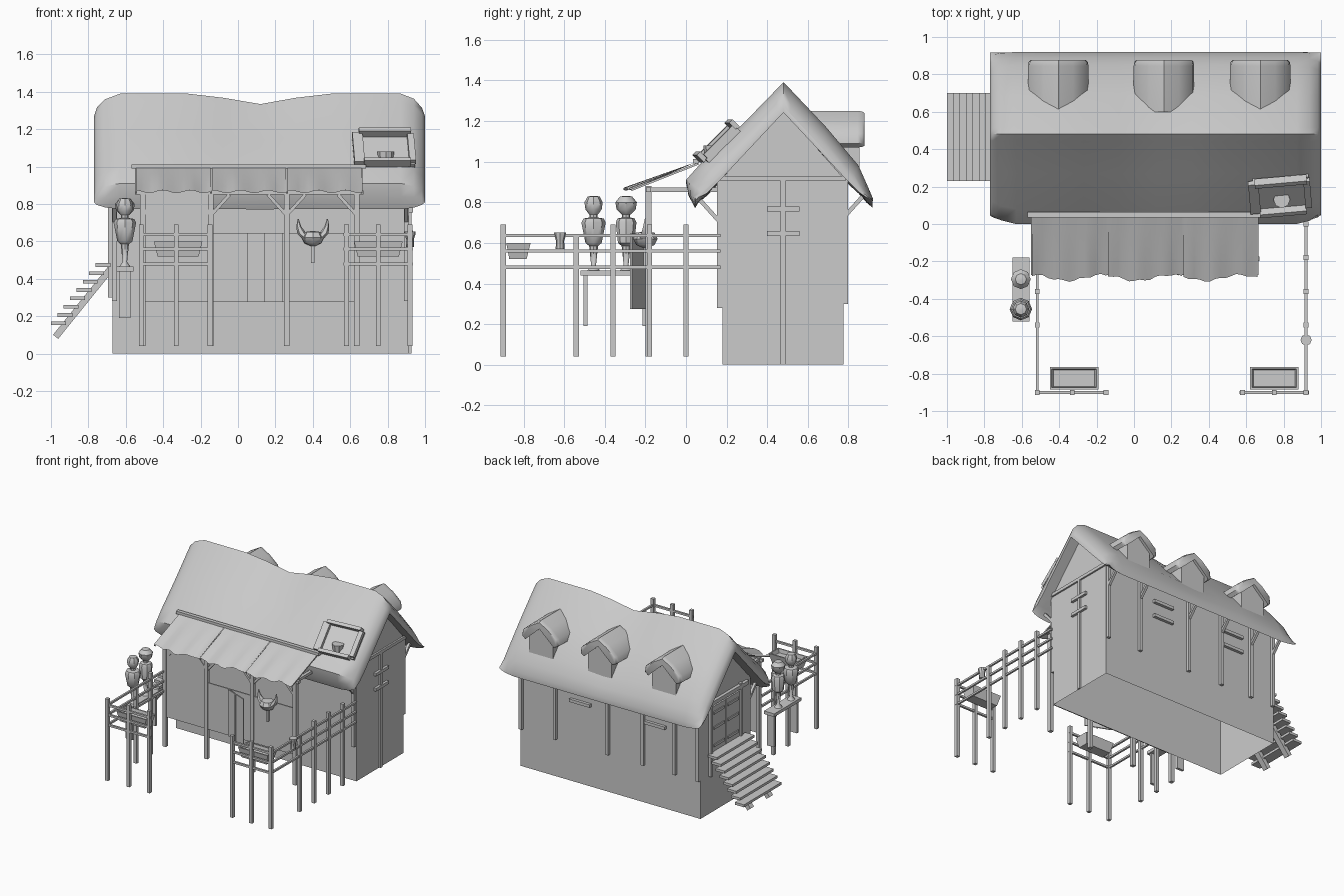
import bpy, math
from mathutils import Vector, Matrix

def mesh(name, verts, faces, smooth=None):
    me = bpy.data.meshes.new(name)
    me.from_pydata([tuple(v) for v in verts], [], faces)
    import bmesh
    bm = bmesh.new()
    bm.from_mesh(me)
    bmesh.ops.recalc_face_normals(bm, faces=bm.faces)
    bm.to_mesh(me)
    bm.free()
    ob = bpy.data.objects.new(name, me)
    bpy.context.collection.objects.link(ob)
    if smooth:
        bpy.ops.object.select_all(action='DESELECT')
        ob.select_set(True)
        bpy.context.view_layer.objects.active = ob
        bpy.ops.object.shade_smooth_by_angle(angle=math.radians(smooth))
    return ob

CUBE = [(0, 1, 3, 2), (4, 6, 7, 5), (0, 4, 5, 1), (2, 3, 7, 6), (0, 2, 6, 4), (1, 5, 7, 3)]

def box(name, x0, x1, y0, y1, z0, z1, mat=None):
    vs = [Vector((x, y, z)) for x in (x0, x1) for y in (y0, y1) for z in (z0, z1)]
    return mesh(name, [mat @ v for v in vs] if mat else vs, CUBE)

def beam(name, p, q, w=0.02, d=None):
    p, q, d = Vector(p), Vector(q), d or w
    m = Matrix.Translation(p) @ (q - p).to_track_quat('Z', 'Y').to_matrix().to_4x4()
    return box(name, -w / 2, w / 2, -d / 2, d / 2, 0, (q - p).length, m)

def post(name, x, y, z0, z1, w=0.026):
    return box(name, x - w / 2, x + w / 2, y - w / 2, y + w / 2, z0, z1)

def loft(name, rings, smooth=None):
    n = len(rings[0])
    vs = [v for r in rings for v in r]
    fs = [(k * n + i, k * n + (i + 1) % n, k * n + n + (i + 1) % n, k * n + n + i)
          for k in range(len(rings) - 1) for i in range(n)]
    fs += [tuple(range(n)), tuple(range(len(vs) - n, len(vs)))]
    return mesh(name, vs, fs, smooth)

def lathe(name, x, y, prof, n=8):
    rings = [[(x + r * math.cos(2 * math.pi * i / n), y + r * math.sin(2 * math.pi * i / n), z)
              for i in range(n)] for r, z in prof]
    return loft(name, rings, 40)

# house walls: gabled shell, open underneath
sec = [(0.18, 0), (0.18, 0.92), (0.48, 1.25), (0.775, 0.92), (0.775, 0)]
mesh("house_walls", [(x, y, z) for x in (-0.67, 0.915) for y, z in sec],
     [(0, 1, 2, 3, 4), (5, 6, 7, 8, 9), (0, 1, 6, 5), (3, 4, 9, 8)])

# thick thatched roof: sections along x, thinner at the rounded ends, sagging ridge
outer = [(0.012, 0.84), (0.0, 0.91), (0.08, 1.0), (0.27, 1.175), (0.44, 1.35), (0.48, 1.39),
         (0.52, 1.35), (0.69, 1.17), (0.85, 0.98), (0.89, 0.89), (0.92, 0.82)]
inner = [(0.06, 0.80), (0.1, 0.835), (0.16, 0.9), (0.3, 1.05), (0.45, 1.21), (0.48, 1.24),
         (0.51, 1.21), (0.66, 1.05), (0.8, 0.9), (0.85, 0.85), (0.89, 0.80)]
def roof_ring(x, t, sag):
    pts = [(i[0] + t * (o[0] - i[0]), i[1] + t * (o[1] - i[1])) for o, i in zip(outer, inner)]
    ring = [(0.045, 0.772)] + pts + [(0.918, 0.775)] + inner[::-1]
    out = []
    for y, z in ring:
        z += max(0, z - 0.77) / 0.62 * sag + (1 - t) * max(0, 0.85 - z) * 0.6
        out.append((x, y, z))
    return out
loft("thatched_roof", [roof_ring(*s) for s in [
    (-0.77, 0.2, 0), (-0.755, 0.5, 0), (-0.71, 0.8, 0), (-0.63, 1, 0), (-0.27, 1, 0), (-0.08, 1, -0.022),
    (0.12, 1, -0.056), (0.31, 1, -0.022), (0.5, 1, 0), (0.87, 1, 0), (0.94, 0.82, 0), (0.983, 0.5, 0), (1.0, 0.2, 0)]], 45)

# three rear dormers
cap = [(-0.135, 1.07), (-0.162, 1.09), (-0.155, 1.14), (-0.08, 1.205), (0, 1.25),
       (0.08, 1.205), (0.155, 1.14), (0.162, 1.09), (0.135, 1.07), (0, 1.19)]
for cx in (-0.405, 0.16, 0.675):
    rings = []
    for y, s in ((0.6, 1), (0.845, 1), (0.868, 0.97), (0.878, 0.9)):
        rings.append([(cx + u * (s if i < 9 else 1), y, 1.15 + (z - 1.15) * (s if i < 9 else 1))
                      for i, (u, z) in enumerate(cap)])
    loft("dormer_thatch", rings, 45)
    face = [(-0.105, 0.92), (0.105, 0.92), (0.105, 1.1), (0, 1.2), (-0.105, 1.1)]
    loft("dormer_wall", [[(cx + u, y, z) for u, z in face] for y in (0.68, 0.855)])

# wall timbers and eave braces
for x in (-0.66, 0.9):
    box("front_wall_post", x - 0.013, x + 0.013, 0.153, 0.18, 0.28, 0.92)
    beam("front_eave_brace", (x, 0.16, 0.71), (x, 0.07, 0.81))
for x in (-0.655, -0.45, -0.17, 0.14, 0.6, 0.9):
    box("back_wall_post", x - 0.013, x + 0.013, 0.775, 0.798, 0.3, 0.92)
    beam("back_eave_brace", (x, 0.79, 0.74), (x, 0.88, 0.84))
for x in (-0.28, 0.38):
    for z in (0.635, 0.755):
        box("back_window_bar", x - 0.09, x + 0.09, 0.775, 0.798, z, z + 0.024)
box("gable_post", 0.915, 0.928, 0.465, 0.49, 0, 0.92)
box("gable_tie", 0.915, 0.928, 0.17, 0.785, 0.905, 0.93)
for z in (0.635, 0.755):
    box("gable_window_bar", 0.915, 0.935, 0.4, 0.56, z, z + 0.024)

# double door on the left gable
for y0, y1 in ((0.3, 0.472), (0.478, 0.65)):
    box("door_leaf", -0.682, -0.67, y0, y1, 0.46, 0.84)
    for z in (0.52, 0.66, 0.78):
        box("door_batten", -0.69, -0.68, y0 + 0.02, y1 - 0.02, z, z + 0.02)
for y in (0.275, 0.652):
    box("door_jamb", -0.695, -0.67, y, y + 0.024, 0.3, 0.9)
box("door_lintel", -0.695, -0.67, 0.2, 0.76, 0.86, 0.89)

# side stairs
for i in range(8):
    x, z = -1.0 + i * 0.034, 0.152 + i * 0.0445
    box("stair_tread", x, x + 0.08, 0.23, 0.7, z, z + 0.02)
for y in (0.34, 0.58):
    beam("stair_stringer", (-0.975, y, 0.09), (-0.68, y, 0.455), 0.045, 0.035)

# porch frame: posts, braces, beams
bays = (-0.51, -0.145, 0.26, 0.635)
for x in bays:
    post("porch_post", x, -0.185, 0.04, 0.88, 0.03)
    box("porch_rafter", x - 0.012, x + 0.012, -0.2, 0.18, 0.85, 0.872)
    for s in (-1, 1):
        if -0.58 < x + s * 0.09 < 0.7:
            beam("porch_brace", (x, -0.185, 0.74), (x + s * 0.1, -0.185, 0.85), 0.018)
box("porch_beam", -0.55, 0.67, -0.197, -0.173, 0.85, 0.872)

# porch panels and the half door standing ajar
box("porch_panel_left", -0.51, -0.145, -0.19, -0.18, 0.275, 0.85)
box("porch_panel_middle", -0.145, 0.26, -0.19, -0.18, 0.275, 0.645)
box("porch_panel_right", 0.26, 0.635, -0.19, -0.18, 0.275, 0.645)
beam("half_door", (0.145, -0.24, 0.275), (0.145, -0.24, 0.645), 0.01).hide_render = False
mesh("half_door_leaf", [(x, y + d, z) for x, y in ((0.05, -0.2), (0.24, -0.275)) for d in (0, 0.01)
                        for z in (0.275, 0.645)], CUBE)

# cloth awning in three strips with wavy hems
for k in range(3):
    a, b = (-0.545, -0.14, 0.265)[k], (-0.148, 0.257, 0.66)[k]
    N, R = 14, 4
    vs = []
    for i in range(N + 1):
        x = a + (b - a) * i / N
        hem = -0.288 + 0.016 * math.sin(x * 17 + 4.5)+ 0.006 * math.sin(x * 60)
        for j in range(R + 1):
            t = j / R
            vs.append((x, 0.05 + (hem - 0.05) * t, 0.998 - 0.132 * t + 0.008 * t * math.sin(x * 43 + k)))
    mesh("awning_cloth", vs, [(i * (R + 1) + j, i * (R + 1) + j + 1, (i + 1) * (R + 1) + j + 1, (i + 1) * (R + 1) + j)
                              for i in range(N) for j in range(R)], 40)
for x in (-0.545, -0.144, 0.261, 0.66):
    beam("awning_pole", (x, 0.06, 0.99), (x, -0.27, 0.86), 0.01)
box("awning_top_bar", -0.57, 0.685, 0.035, 0.065, 0.99, 1.012)

# horned trophy on the porch
lathe("trophy_head", 0.4, -0.2, [(0.012, 0.575), (0.045, 0.59), (0.06, 0.62), (0.045, 0.65), (0.01, 0.655)])
for s in (-1, 1):
    beam("trophy_stick", (0.4, -0.2, 0.485), (0.4, -0.2, 0.6), 0.018)
    path = [(0.03, 0.62, 0.032), (0.06, 0.645, 0.024), (0.075, 0.68, 0.013), (0.078, 0.72, 0.003)]
    loft("trophy_horn", [[(0.4 + s * (u + r * math.cos(a)), -0.2 + r * math.sin(a), z)
                          for a in [i * math.pi / 3 for i in range(6)]] for u, z, r in path], 40)

# fence posts and rails
fence = [(-0.517, -0.54), (-0.517, -0.36), (-0.517, -0.9), (-0.33, -0.9), (-0.15, -0.9), (0.58, -0.9),
         (0.75, -0.9), (0.92, -0.9), (0.92, -0.54), (0.92, -0.36), (0.92, -0.18), (0.92, 0.0)]
for x, y in fence:
    post("fence_post", x, y, 0.04, 0.64 if y == -0.54 else 0.69)
for z in (0.48, 0.56, 0.637):
    beam("left_rail", (-0.517, -0.9, z), (-0.517, -0.19, z), 0.015)
    beam("right_rail", (0.92, -0.9, z), (0.92, 0.17, z), 0.015)
    beam("front_left_rail", (-0.53, -0.9, z), (-0.135, -0.9, z), 0.016)
    beam("front_right_rail", (0.565, -0.9, z), (0.935, -0.9, z), 0.016)

# open flared planter boxes
for cx in (-0.32, 0.75):
    rings = []
    for w, d0, d1, z in ((0.11, -0.87, -0.785, 0.52), (0.13, -0.885, -0.765, 0.6),
                         (0.12, -0.875, -0.775, 0.6), (0.11, -0.87, -0.78, 0.57)):
        rings.append([(cx - w, d0, z), (cx + w, d0, z), (cx + w, d1, z), (cx - w, d1, z)])
    loft("planter_box", rings)

# small pot on the right rail
lathe("rail_pot", 0.92, -0.62, [(0.022, 0.57), (0.02, 0.61), (0.03, 0.64), (0.03, 0.652), (0.015, 0.652)])

# bench with two tall urns
box("bench_top", -0.65, -0.56, -0.52, -0.18, 0.44, 0.465)
for y in (-0.495, -0.205):
    box("bench_leg", -0.636, -0.574, y - 0.01, y + 0.01, 0.19, 0.44)
for y, k in ((-0.455, 1.0), (-0.295, 0.85)):
    lathe("urn_body", -0.605, y, [(0.03, 0.465), (0.012, 0.49), (0.022, 0.585), (0.04, 0.6), (0.06 * k, 0.7),
                                  (0.05 * k, 0.72), (0.02, 0.725), (0.02, 0.745)])
    lathe("urn_ball", -0.605, y, [(0.022, 0.74), (0.04 / k, 0.765), (0.045 / k, 0.8), (0.03, 0.828), (0.008, 0.832)])

# roof hatch with a small chimney pot
M = Matrix.Translation((0.79, 0.165, 1.085)) @ Matrix.Rotation(math.radians(5), 4, 'Z') @ Matrix.Rotation(math.radians(45), 4, 'X')
box("hatch_top_bar", -0.14, 0.14, 0.1, 0.125, 0, 0.05, M)
box("hatch_bottom_bar", -0.125, 0.125, -0.125, -0.1, 0, 0.05, M)
box("hatch_side_left", -0.175, -0.12, -0.11, 0.11, 0, 0.03, M)
box("hatch_side_right", 0.12, 0.155, -0.1, 0.1, 0, 0.03, M)
box("hatch_panel", -0.15, 0.15, -0.11, 0.11, -0.03, 0.005, M)
lathe("hatch_pot", 0.79, 0.13, [(0.035, 1.0), (0.045, 1.08), (0.03, 1.08)])
